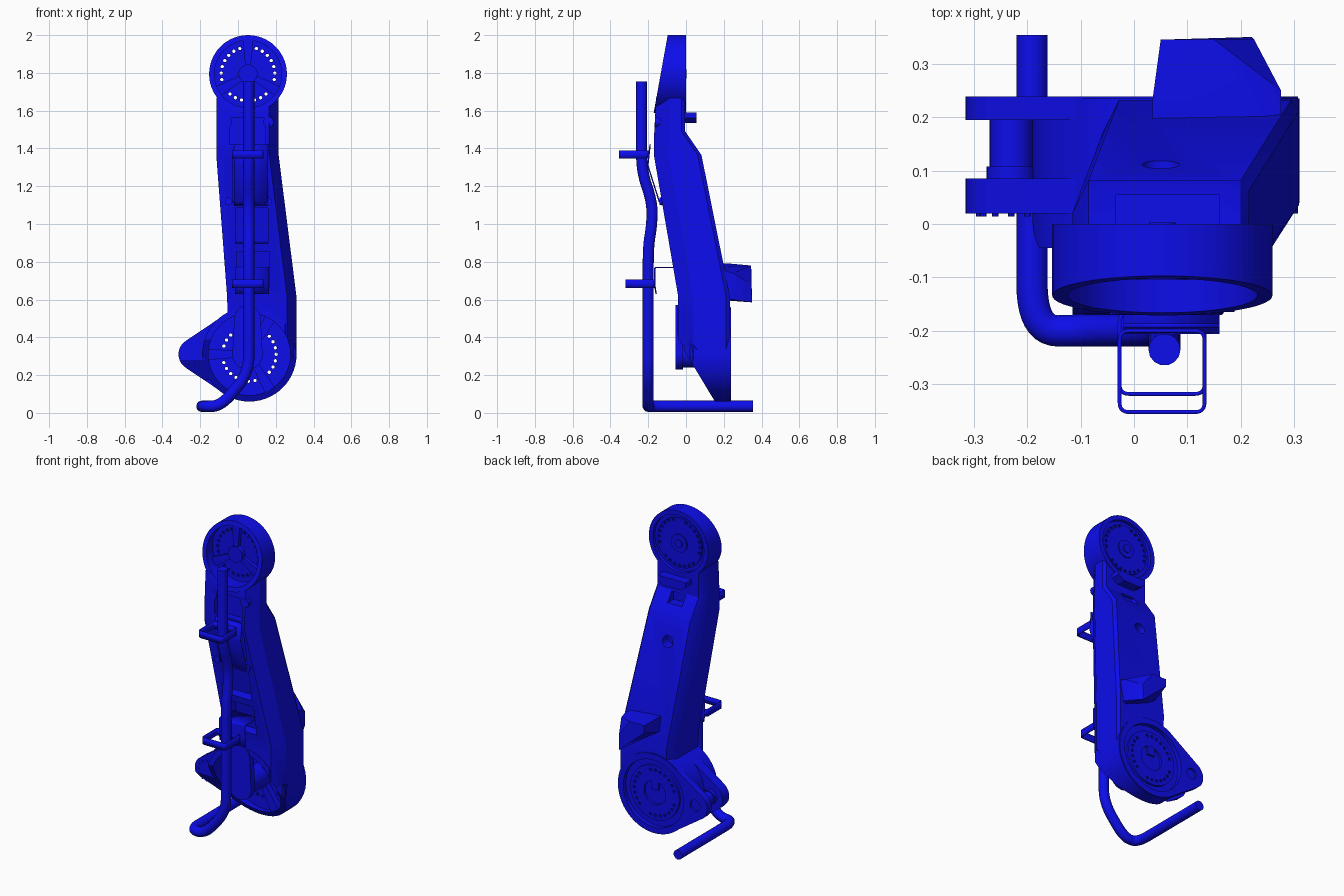
import bpy, bmesh
from math import sin, cos, pi
from mathutils import Vector, Matrix, Euler
from mathutils.geometry import convex_hull_2d

if "Cube" in bpy.data.objects:
    bpy.data.objects.remove(bpy.data.objects["Cube"])

blue = bpy.data.materials.new("blue_paint")
blue.diffuse_color = (0.004, 0.004, 0.83, 1)
blue.use_nodes = True
blue.node_tree.nodes["Principled BSDF"].inputs["Base Color"].default_value = blue.diffuse_color


def finish(bm, name):
    bmesh.ops.recalc_face_normals(bm, faces=bm.faces)
    me = bpy.data.meshes.new(name)
    bm.to_mesh(me)
    bm.free()
    me.materials.append(blue)
    ob = bpy.data.objects.new(name, me)
    bpy.context.collection.objects.link(ob)
    return ob


def circle(x, z, r, n=56):
    return [(x + r * cos(2 * pi * i / n), z + r * sin(2 * pi * i / n)) for i in range(n)]


def prism(name, outlines, y0, y1):
    """Extrude (x, z) outlines along y; y0 may be a function of z for a tilted front."""
    bm = bmesh.new()
    for pts in outlines:
        a = [bm.verts.new((x, y0(z) if callable(y0) else y0, z)) for x, z in pts]
        b = [bm.verts.new((x, y1, z)) for x, z in pts]
        bm.faces.new(a)
        bm.faces.new(b[::-1])
        for i in range(len(pts)):
            bm.faces.new((a[i - 1], a[i], b[i], b[i - 1]))
    return finish(bm, name)


def disc(name, x, z, r, y0, y1, n=56):
    return prism(name, [circle(x, z, r, n)], y0, y1)


def box(name, loc, size, rx=0, rz=0):
    bm = bmesh.new()
    bmesh.ops.create_cube(bm, size=1, matrix=Matrix.LocRotScale(
        Vector(loc), Euler((rx, 0, rz)), Vector(size)))
    return finish(bm, name)


def capsule(c1, c2):
    pts = circle(*c1) + circle(*c2)
    return [pts[i] for i in convex_hull_2d([Vector(p) for p in pts])]


def cut(targets, cutters):
    for ob in targets:
        bpy.context.view_layer.objects.active = ob
        for c in cutters:
            m = ob.modifiers.new("cut", 'BOOLEAN')
            m.operation, m.solver, m.object = 'DIFFERENCE', 'EXACT', c
            bpy.ops.object.modifier_apply(modifier=m.name)


def rounded(path, radius, cyclic=False, n=7):
    """Round the corners of a polyline."""
    P = [Vector(p) for p in path]
    out = []
    for i, p in enumerate(P):
        if not cyclic and i in (0, len(P) - 1):
            out.append(p)
            continue
        a, b = P[i - 1] - p, P[(i + 1) % len(P)] - p
        s = p + a.normalized() * min(radius, a.length * .48)
        e = p + b.normalized() * min(radius, b.length * .48)
        for k in range(n + 1):
            t = k / n
            out.append(s * (1 - t) ** 2 + p * 2 * t * (1 - t) + e * t * t)
    return out


def strip(name, path, width, cyclic=False):
    """Thin sheet-metal band: path swept sideways by +-width."""
    bm = bmesh.new()
    w = Vector(width)
    rows = [(bm.verts.new(p - w), bm.verts.new(p + w)) for p in path]
    for i in range(0 if cyclic else 1, len(rows)):
        bm.faces.new((*rows[i - 1], *rows[i][::-1]))
    m = finish(bm, name).modifiers.new("thickness", 'SOLIDIFY')
    m.thickness, m.offset = .007, 0


TX, TZ, LX, LZ = .053, 1.794, .06, .31      # upper and lower joint centres
BX, BZ = -.23, .31                          # side lug centre

# Arm beam: chamfered sections lofted along z (z, left, right, front, back)
bm = bmesh.new()
rings = []
for z, l, r, f, b in [(1.67, -.115, .215, -.158, -.004), (1.49, -.115, .215, -.168, -.004),
                      (1.365, -.115, .215, -.17, .082), (.62, -.058, .309, -.042, .232),
                      (.365, -.05, .309, -.042, .232), (.31, -.05, .309, .0, .232)]:
    c = min(.06, (b - f) * .35)
    rings.append([bm.verts.new((x, y, z)) for x, y in
                  [(l, f), (r - .05, f), (r, f + c * 1.3), (r, b - .02), (r - .015, b), (l + .03, b), (l, b - c)]])
bm.faces.new(rings[0])
bm.faces.new(rings[-1][::-1])
for u, v in zip(rings, rings[1:]):
    for i in range(7):
        bm.faces.new((u[i - 1], u[i], v[i], v[i - 1]))
arm = finish(bm, "arm_beam")

# Joint housings and side lug plates
top = disc("upper_joint_housing", TX, TZ, .206, lambda z: -.097 - (2 - z) * .18, 0)
low = disc("lower_joint_housing", LX, LZ, .25, -.045, .235)
hull = capsule((BX, BZ, .085), (LX, LZ, .247))
lug_front = prism("lug_plate_front", [hull], .02, .085)
lug_back = prism("lug_plate_back", [hull], .195, .239)
top_rotor = disc("upper_rotor_plate", TX, TZ, .155, -.04, -.012)
low_rotor = disc("lower_rotor_plate", LX, LZ, .17, .18, .226)

# Cutters: tilted lower front, joint recesses, bolt holes, front channel pockets
cutters_low = [box("cut_wedge", (0, -.468, .122), (2, 1, 1), .5427),
               disc("cut_low_front", LX, LZ, .217, -.4, .165),
               disc("cut_low_back", LX, LZ, .21, .212, .4)]
side_wedge = box("cut_side", (.717, -.25, .3), (1, 1, 1), 0, .9505)
cutters_top = [disc("cut_top_front", TX, TZ, .178, -.4, -.075),
               disc("cut_top_back", TX, TZ, .178, -.022, .1)]


def bolt_ring(name, x, z, r, arcs, y0, y1):
    holes = [circle(x + r * cos(a), z + r * sin(a), .009, 10)
             for start in arcs for a in [(start + k * 14) * pi / 180 for k in range(-3, 4)]]
    return prism(name, holes, y0, y1)


holes_low = bolt_ring("cut_low_holes", LX, LZ, .142, (0, 120, 240), -.1, .4)
holes_top = bolt_ring("cut_top_holes", TX, TZ, .142, (30, 150, 270), -.3, .2)
bore = disc("cut_hub_bore", LX, LZ, .075, .19, .4)
pockets = [box("cut_pocket_%d" % i, (.06 + (1.36 - z) * .035, -.17 + (1.365 - z) * .168, z),
               (w, .11, h), .166)
           for i, (z, h, w) in enumerate([(1.23, .24, .18), (.99, .19, .17), (.76, .19, .17)])]
pockets.append(box("cut_neck_pocket", (.05, -.17, 1.49), (.19, .09, .14)))
back_hole = disc("cut_back_hole", .05, 1.22, .035, .06, .3, 24)
slots = [box("cut_back_slot", (.05, .02, 1.455), (.1, .08, .06))]
lug_hole = disc("cut_lug_hole", BX, BZ, .035, .225, .4, 24)

cut([low], [side_wedge] + cutters_low + [holes_low, bore])
cut([lug_front], cutters_low)
cut([lug_back], cutters_low[1:] + [holes_low, lug_hole])
cut([low_rotor], [holes_low, bore])
cut([top], cutters_top + [holes_top])
cut([top_rotor], [holes_top])
cut([arm], cutters_low[1:] + cutters_top + [holes_low, holes_top, back_hole, bore] + pockets + slots)
for ob in [o for o in bpy.data.objects if o.name.startswith("cut_")]:
    bpy.data.objects.remove(ob)

# Hubs inside the recesses
disc("lower_hub", LX - .01, LZ, .07, -.045, .19)
prism("lower_hub_web", [capsule((.05, LZ, .08), (.05, .5, .07))], -.055, -.015)
box("lower_key_tab", (LX, .205, LZ + .05), (.05, .04, .06))
disc("upper_hub", TX, TZ, .05, -.105, -.07)
disc("upper_back_hub", TX, TZ, .055, -.02, -.004)
disc("upper_back_pin", TX, TZ, .025, -.02, .003, 24)


def spokes(name, x, z, r, w, angles, y0, y1):
    out = []
    for d in angles:
        a = d * pi / 180
        u, v = Vector((cos(a), sin(a))), Vector((-sin(a), cos(a)))
        c = Vector((x, z))
        out.append([c + u * .035 - v * w * .5, c + u * r - v * w, c + u * r + v * w, c + u * .035 + v * w * .5])
    prism(name, out, y0, y1)


spokes("upper_spokes", TX, TZ, .18, .028, (90, 210, 330), -.097, -.07)
spokes("lower_spokes", LX, LZ, .22, .03, (60, 180, 300), .125, .19)

# Side lug drum, collar and front bolt ring
disc("lug_drum", BX, BZ, .04, .08, .2, 32)
disc("lug_collar", BX, BZ, .046, .085, .108, 32)
prism("lug_bolts", [circle(BX + .06 * cos(i * pi / 6), BZ + .06 * sin(i * pi / 6), .006, 8)
                    for i in range(12)], .014, .03)

# Faceted block on the back (slanted underside) and lip under the upper joint
bm = bmesh.new()
for p in [(.035, .15, .70), (.275, .15, .60), (.275, .15, .77), (.035, .15, .79), (.035, .235, .70),
          (.275, .25, .60), (.275, .25, .74), (.035, .235, .79), (.05, .345, .735), (.22, .35, .585),
          (.225, .345, .68), (.15, .345, .78), (.05, .345, .78)]:
    bm.verts.new(p)
bmesh.ops.convex_hull(bm, input=bm.verts)
finish(bm, "back_block")
prism("back_lip", [[(-.035, 1.59), (-.035, 1.56), (.0, 1.535), (.12, 1.535), (.16, 1.56), (.16, 1.59)]], -.02, .055)

# Small studs on the front edge
for i, (x, y, z, r) in enumerate([(.16, -.165, 1.54, .028), (-.06, -.165, 1.54, .028),
                                  (-.05, -.14, 1.12, .02), (.16, -.14, 1.12, .02)]):
    disc("front_stud_%d" % i, x, z, r, y, y + .06, 20)

# Sheet brackets and cable clips
W = (.09, 0, 0)
strip("upper_sheet_bracket", [Vector((.07, y, z)) for y, z in
      [(-.19, 1.42), (-.202, 1.31), (-.142, 1.12), (-.125, 1.1)]], W)
strip("lower_sheet_bracket", rounded([(.075, -.158, .63), (.075, -.166, .68), (.075, -.166, .77),
                                      (.075, -.04, .77)], .01), W)
for name, y0, z in [("upper_clip", -.352, 1.368), ("lower_clip", -.318, .683)]:
    loop = [(-.027, y0, z), (.132, y0, z), (.132, y0 + .152, z), (-.027, y0 + .152, z)]
    strip(name, rounded(loop, .018, True), (0, 0, .022), True)

# Bent cable pipe
path = rounded([(.057, -.235, 1.755), (.057, -.235, 1.28), (.057, -.18, 1.12), (.057, -.18, 1.0),
                (.057, -.2, .88), (.057, -.2, .21), (-.09, -.2, .035), (-.191, -.2, .035),
                (-.191, .354, .035)], .09, n=10)
cu = bpy.data.curves.new("cable_pipe", 'CURVE')
cu.dimensions = '3D'
cu.bevel_depth, cu.bevel_resolution, cu.use_fill_caps = .03, 5, True
sp = cu.splines.new('POLY')
sp.points.add(len(path) - 1)
for pt, p in zip(sp.points, path):
    pt.co = (*p, 1)
cu.materials.append(blue)
pipe = bpy.data.objects.new("cable_pipe", cu)
bpy.context.collection.objects.link(pipe)
bpy.ops.object.select_all(action='DESELECT')
pipe.select_set(True)
bpy.context.view_layer.objects.active = pipe
bpy.ops.object.convert(target='MESH')

bpy.ops.object.select_all(action='SELECT')
bpy.ops.object.shade_smooth_by_angle(angle=.5)
